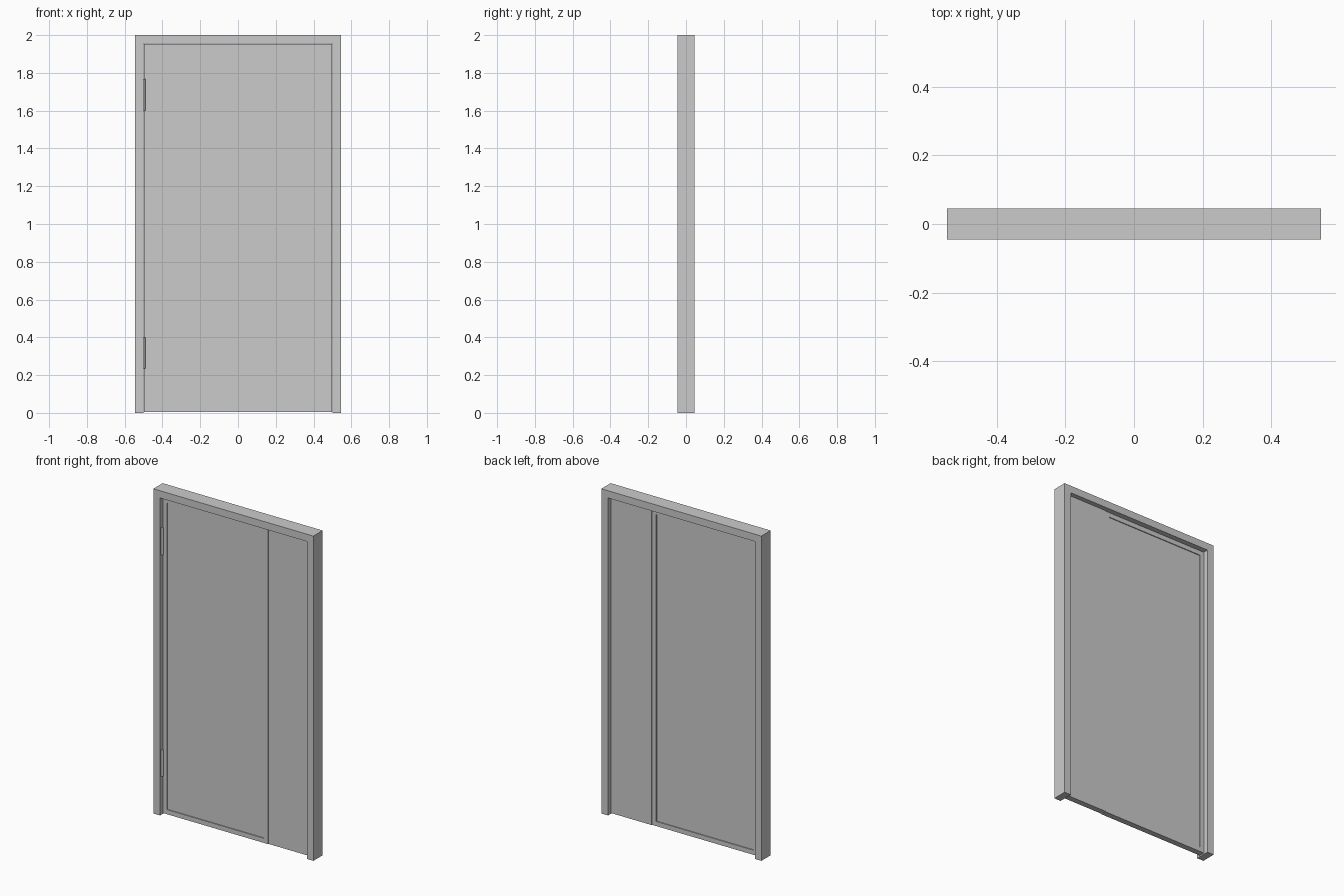
import bpy, bmesh
from mathutils import Vector

if "Cube" in bpy.data.objects:
    bpy.data.objects.remove(bpy.data.objects["Cube"])


def make_object(name, bm):
    bmesh.ops.recalc_face_normals(bm, faces=bm.faces)
    mesh = bpy.data.meshes.new(name)
    bm.to_mesh(mesh)
    bm.free()
    obj = bpy.data.objects.new(name, mesh)
    bpy.context.collection.objects.link(obj)
    return obj


def box_bm(x0, x1, y0, y1, z0, z1):
    bm = bmesh.new()
    bmesh.ops.create_cube(bm, size=1)
    for v in bm.verts:
        v.co = Vector((x1 if v.co.x > 0 else x0,
                       y1 if v.co.y > 0 else y0,
                       z1 if v.co.z > 0 else z0))
    bm.normal_update()
    return bm


# Door frame: two jambs and a head in one extruded outline
HALF, INNER, DEPTH, TOP = 0.545, 0.5, 0.045, 1.955
outline = [(-HALF, 0), (-INNER, 0), (-INNER, TOP), (INNER, TOP),
           (INNER, 0), (HALF, 0), (HALF, 2), (-HALF, 2)]
bm = bmesh.new()
face = bm.faces.new([bm.verts.new((x, -DEPTH, z)) for x, z in outline])
ext = bmesh.ops.extrude_face_region(bm, geom=[face])
bmesh.ops.translate(bm, vec=(0, 2 * DEPTH, 0),
                    verts=[e for e in ext["geom"] if isinstance(e, bmesh.types.BMVert)])
make_object("door_frame", bm)

# Main leaf with a shallow recessed panel on both sides
MARGIN, RECESS = 0.04, 0.005
bm = box_bm(-0.498, 0.22, -0.02, 0.016, 0.006, 1.952)
sides = [f for f in bm.faces if abs(f.normal.y) > 0.9]
for f in sides:
    bmesh.ops.inset_region(bm, faces=[f], thickness=MARGIN)
    inward = -f.normal.copy() * RECESS
    bmesh.ops.extrude_discrete_faces  # walls are made by the second, zero-width inset
    bmesh.ops.inset_region(bm, faces=[f], thickness=0.0005)
    bmesh.ops.translate(bm, vec=inward, verts=list(f.verts))
make_object("main_leaf", bm)

# Narrow side leaf, set slightly further back
make_object("side_leaf", box_bm(0.2205, 0.498, -0.016, 0.02, 0.006, 1.952))

# Hinge knuckles
for name, z0, z1 in (("lower_hinge", 0.235, 0.4), ("upper_hinge", 1.6, 1.768)):
    bm = bmesh.new()
    bmesh.ops.create_cone(bm, cap_ends=True, segments=16, radius1=0.008,
                          radius2=0.008, depth=z1 - z0)
    bmesh.ops.translate(bm, vec=(-0.499, -0.025, (z0 + z1) / 2), verts=bm.verts)
    hinge = make_object(name, bm)
    for p in hinge.data.polygons:
        p.use_smooth = len(p.vertices) == 4
